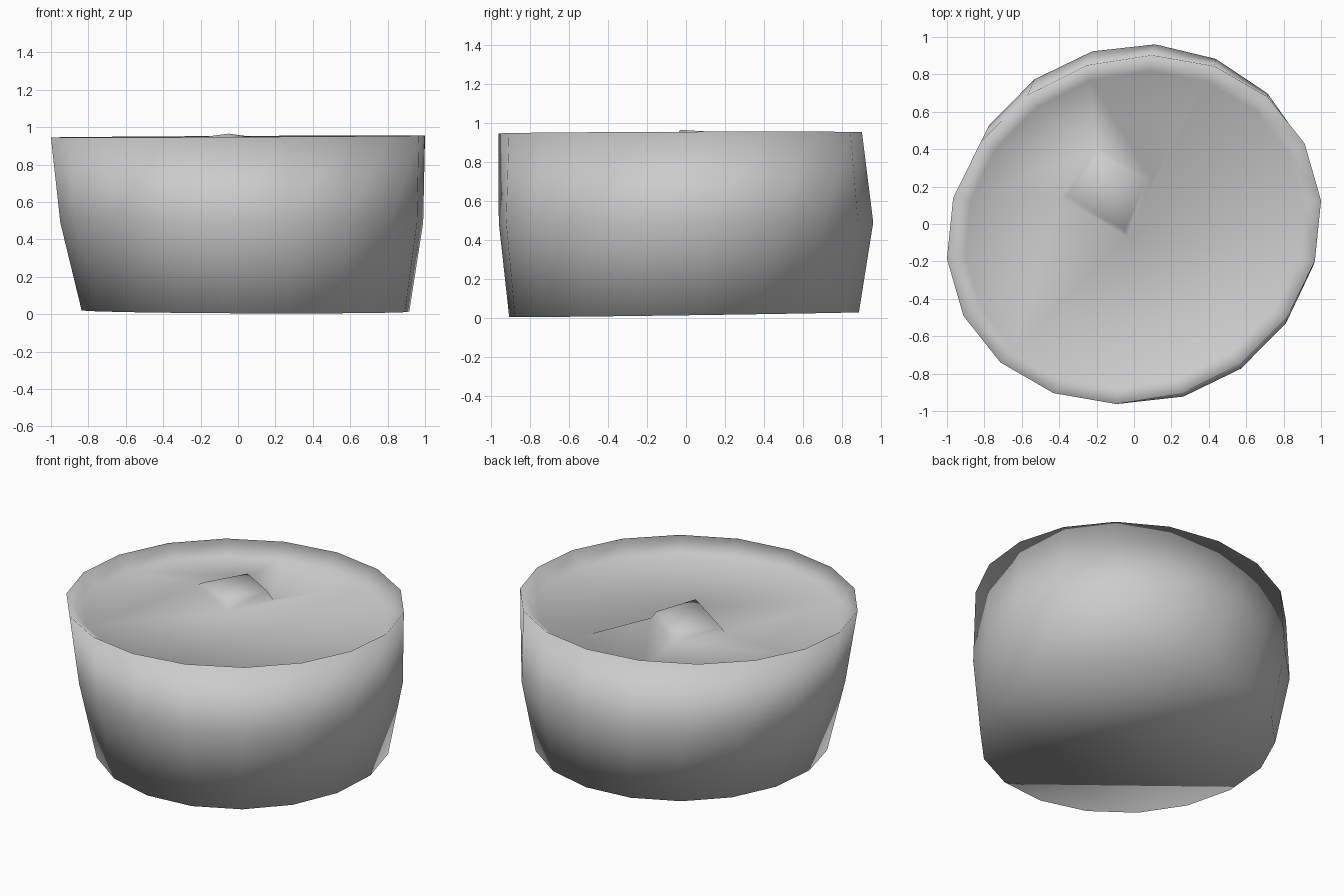
import bpy, bmesh, math

cube = bpy.data.objects.get("Cube")
if cube:
    bpy.data.objects.remove(cube)

SIDES = 18

grey = bpy.data.materials.new("plain_grey")
grey.use_nodes = True
grey.diffuse_color = (0.6, 0.6, 0.6, 1)
grey.node_tree.nodes["Principled BSDF"].inputs["Base Color"].default_value = (0.6, 0.6, 0.6, 1)

bm = bmesh.new()


def ring(centre, long, short, axis, z, phase, tilt_x=0.0, tilt_y=0.0):
    """One oval loop of the tub, its long axis turned by `axis` degrees."""
    verts = []
    turn = math.radians(axis)
    for i in range(SIDES):
        a = math.radians(phase) + math.tau * i / SIDES
        u, v = long * math.cos(a - turn), short * math.sin(a - turn)
        x = u * math.cos(turn) - v * math.sin(turn)
        y = u * math.sin(turn) + v * math.cos(turn)
        verts.append(bm.verts.new((centre[0] + x, centre[1] + y, z + tilt_x * x + tilt_y * y)))
    return verts


def bridge(lower, upper):
    count = len(lower)
    for i in range(count):
        j = (i + 1) % count
        bm.faces.new((lower[i], lower[j], upper[j], upper[i]))


# Outer wall, rim and the edge of the shallow recessed floor
loops = [
    ring((0.04, -0.01), 0.90, 0.88, 90, 0.017, 5.5, -0.004, 0.014),
    ring((0.02, 0.0), 0.985, 0.95, 36, 0.49, 5.5),
    ring((0.0, -0.03), 1.022, 0.912, 25, 0.95, 7, 0.005, 0.003),
    ring((0.0, -0.03), 0.92, 0.83, 25, 0.87, 7),
]
for lower, upper in zip(loops, loops[1:]):
    bridge(lower, upper)

# Underside
bm.faces.new(list(reversed(loops[0])))

# Small raised lump: corners in the order front, right, back, left
corners = [(-0.05, -0.03, 0.965), (0.06, 0.22, 0.95), (-0.19, 0.37, 0.94), (-0.35, 0.15, 0.925)]
centre = (-0.13, 0.18)
top = [bm.verts.new(p) for p in corners]
base = [bm.verts.new((x + 0.2 * (x - centre[0]), y + 0.2 * (y - centre[1]), 0.9))
        for x, y, z in corners]
bridge(base, top)
bm.faces.new((top[0], top[1], top[2]))
bm.faces.new((top[0], top[2], top[3]))


def hub(index):
    """Corner of the lump that a floor edge vertex fans to."""
    angle = (7 + 360 * index / SIDES) % 360
    if angle < 60 or angle > 215:
        return base[0]
    return base[1] if angle < 95 else base[2] if angle < 150 else base[3]


# Floor between the lump and the rim
floor = loops[-1]
for i in range(SIDES):
    j = (i + 1) % SIDES
    bm.faces.new((floor[i], floor[j], hub(i)))
    if hub(i) is not hub(j):
        bm.faces.new((floor[j], hub(j), hub(i)))

bmesh.ops.recalc_face_normals(bm, faces=bm.faces[:])
for face in bm.faces:
    face.smooth = True

mesh = bpy.data.meshes.new("tub")
bm.to_mesh(mesh)
bm.free()
mesh.materials.append(grey)
tub = bpy.data.objects.new("tub", mesh)
bpy.context.collection.objects.link(tub)
